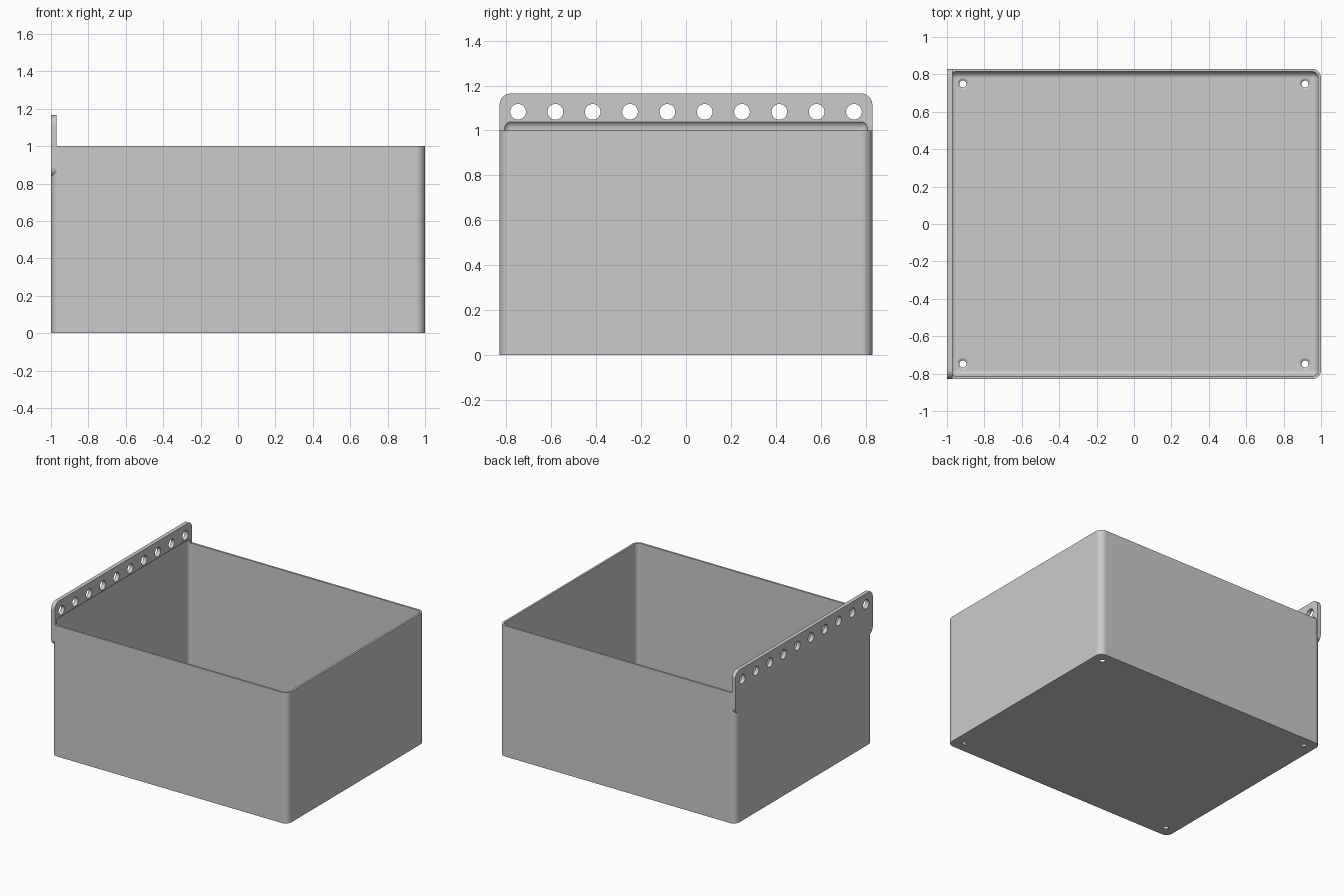
import bpy, bmesh
from mathutils import Matrix, Vector

if "Cube" in bpy.data.objects:
    bpy.data.objects.remove(bpy.data.objects["Cube"], do_unlink=True)

grey = bpy.data.materials.new("plain_grey")
grey.use_nodes = True
COLOUR = (0.6, 0.6, 0.6, 1)
grey.diffuse_color = COLOUR
grey.node_tree.nodes["Principled BSDF"].inputs["Base Color"].default_value = COLOUR


def finish(bm, name):
    mesh = bpy.data.meshes.new(name)
    bm.to_mesh(mesh)
    bm.free()
    mesh.materials.append(grey)
    obj = bpy.data.objects.new(name, mesh)
    bpy.context.collection.objects.link(obj)
    return obj


def rounded_block(name, low, high, radius, axis=None):
    """Block with round edges along one axis, or along all edges."""
    low, high = Vector(low), Vector(high)
    bm = bmesh.new()
    bmesh.ops.create_cube(bm, size=1)
    bmesh.ops.scale(bm, vec=high - low, verts=bm.verts)
    bmesh.ops.translate(bm, vec=(low + high) / 2, verts=bm.verts)
    edges = [e for e in bm.edges if axis is None
             or abs((e.verts[0].co - e.verts[1].co).normalized()[axis]) > 0.9]
    bmesh.ops.bevel(bm, geom=edges, offset=radius, segments=8,
                    profile=0.5, affect='EDGES')
    return finish(bm, name)


def cones(name, places, r1, r2, depth, turn=Matrix()):
    """Several cylinders or cones joined as one cutter."""
    bm = bmesh.new()
    for place in places:
        bmesh.ops.create_cone(bm, cap_ends=True, segments=32, radius1=r1,
                              radius2=r2, depth=depth,
                              matrix=Matrix.Translation(place) @ turn)
    return finish(bm, name)


def combine(target, other, operation):
    mod = target.modifiers.new(operation.title(), 'BOOLEAN')
    mod.operation, mod.solver, mod.object = operation, 'EXACT', other
    other.hide_render = True
    bpy.context.view_layer.update()
    graph = bpy.context.evaluated_depsgraph_get()
    mesh = bpy.data.meshes.new_from_object(target.evaluated_get(graph))
    target.modifiers.clear()
    target.data = mesh
    bpy.data.objects.remove(other, do_unlink=True)


# Outer shell and hanging flange
bin_body = rounded_block("storage_bin", (-1, -0.83, 0), (1, 0.83, 1), 0.05, axis=2)
flange = rounded_block("hanging_flange", (-1, -0.83, 0.835), (-0.97, 0.83, 1.165),
                       0.05, axis=0)
combine(bin_body, flange, 'UNION')

# Filleted cavity, which also leaves a shallow recess in the flange
cavity = rounded_block("cavity_cutter", (-0.985, -0.815, 0.015),
                       (0.985, 0.815, 1.045), 0.036)
combine(bin_body, cavity, 'DIFFERENCE')

# Row of hanging holes
row = [(-1, -0.748 + i * 1.496 / 9, 1.083) for i in range(10)]
combine(bin_body, cones("hanging_hole_cutter", row, 0.035, 0.035, 0.2,
                        Matrix.Rotation(1.570796, 4, 'Y')), 'DIFFERENCE')

# Countersunk screw holes in the floor
corners = [(x, y) for x in (-0.915, 0.915) for y in (-0.748, 0.748)]
combine(bin_body, cones("screw_hole_cutter", [(x, y, 0) for x, y in corners],
                        0.019, 0.019, 0.1), 'DIFFERENCE')
combine(bin_body, cones("countersink_cutter", [(x, y, 0.012) for x, y in corners],
                        0.015, 0.035, 0.012), 'DIFFERENCE')

# Smooth fillets, crisp rims
bpy.ops.object.select_all(action='DESELECT')
bin_body.select_set(True)
bpy.context.view_layer.objects.active = bin_body
bpy.ops.object.shade_smooth_by_angle(angle=0.5)
weighted = bin_body.modifiers.new("Weighted Normal", 'WEIGHTED_NORMAL')
weighted.keep_sharp = True
